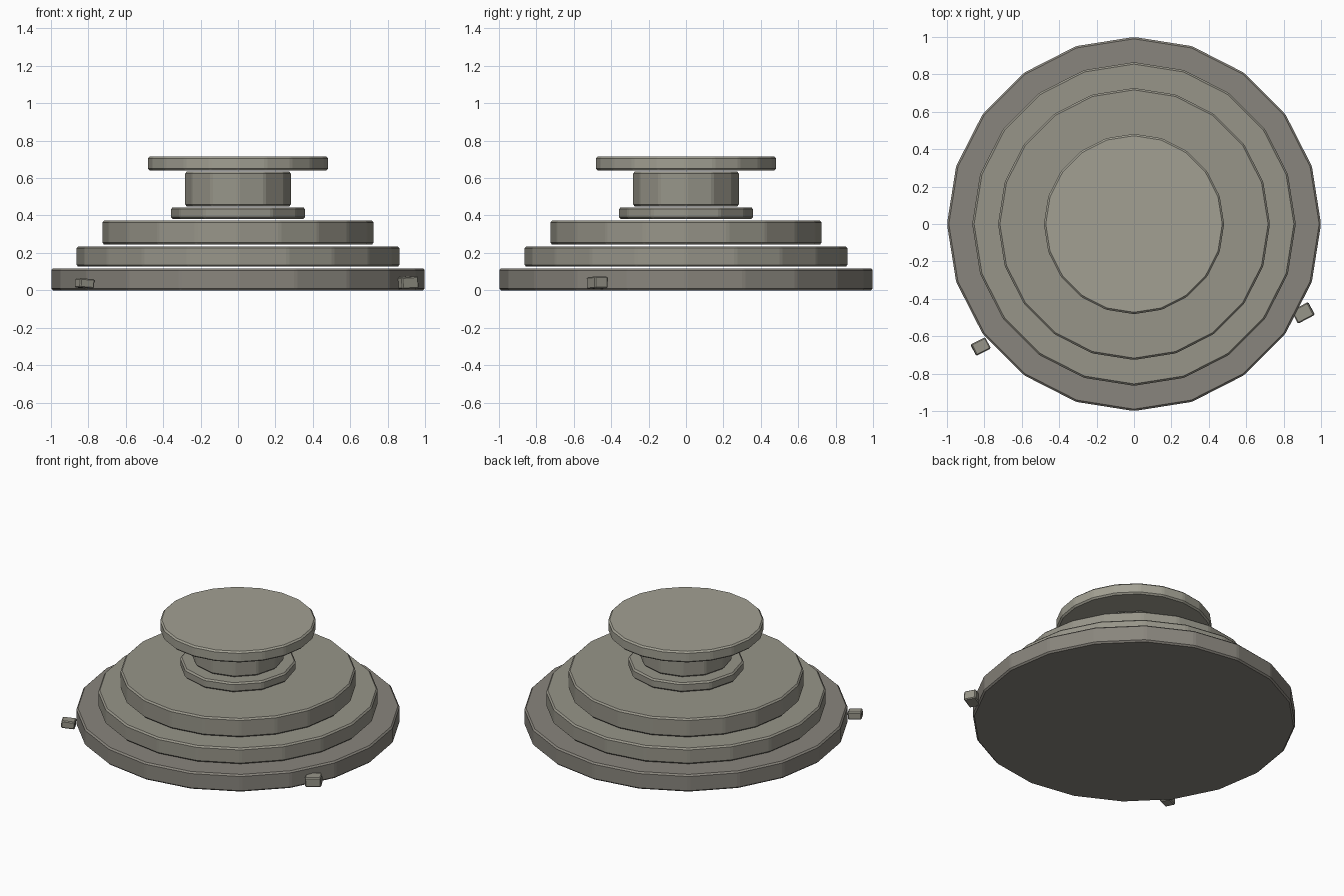
import bpy, bmesh
from math import radians

if "Cube" in bpy.data.objects:
    bpy.data.objects.remove(bpy.data.objects["Cube"])


def material(name, rgb):
    m = bpy.data.materials.new(name)
    m.diffuse_color = (*rgb, 1)
    m.use_nodes = True
    m.node_tree.nodes["Principled BSDF"].inputs["Base Color"].default_value = m.diffuse_color
    return m


STONE_DARK = material("dark_stone", (0.25, 0.235, 0.205))
STONE_MID = material("mid_stone", (0.31, 0.30, 0.25))
STONE_LIGHT = material("light_stone", (0.36, 0.35, 0.29))


def finish(name, bm, mat, bevel):
    # Chamfer the sharp edges and add the object to the scene
    bmesh.ops.bevel(bm, geom=bm.edges[:], offset=bevel, segments=1,
                    affect='EDGES', clamp_overlap=True)
    mesh = bpy.data.meshes.new(name)
    bm.to_mesh(mesh)
    bm.free()
    mesh.materials.append(mat)
    obj = bpy.data.objects.new(name, mesh)
    bpy.context.collection.objects.link(obj)
    return obj


def disc(name, radius, z0, z1, sides, mat):
    bm = bmesh.new()
    bmesh.ops.create_cone(bm, cap_ends=True, segments=sides,
                          radius1=radius, radius2=radius, depth=z1 - z0)
    obj = finish(name, bm, mat, 0.01)
    obj.location.z = (z0 + z1) / 2


def block(name, location, size, rotation, mat):
    bm = bmesh.new()
    bmesh.ops.create_cube(bm, size=1)
    bmesh.ops.scale(bm, vec=size, verts=bm.verts)
    obj = finish(name, bm, mat, 0.006)
    obj.location = location
    obj.rotation_euler = [radians(a) for a in rotation]


# Stepped round base
disc("bottom_step", 1.0, 0.0, 0.117, 20, STONE_DARK)
disc("middle_step", 0.865, 0.126, 0.235, 20, STONE_MID)
disc("upper_step", 0.727, 0.245, 0.372, 20, STONE_MID)

# Pedestal: collar, neck and top plate
disc("collar", 0.36, 0.381, 0.444, 12, STONE_MID)
disc("neck", 0.285, 0.449, 0.634, 12, STONE_MID)
disc("top_plate", 0.482, 0.64, 0.716, 20, STONE_LIGHT)

# Loose rubble beside the base
block("rubble_left", (-0.82, -0.655, 0.037), (0.086, 0.068, 0.05), (0, 4, 27), STONE_MID)
block("rubble_right", (0.904, -0.475, 0.04), (0.1, 0.078, 0.064), (0, -3, 28), STONE_MID)
